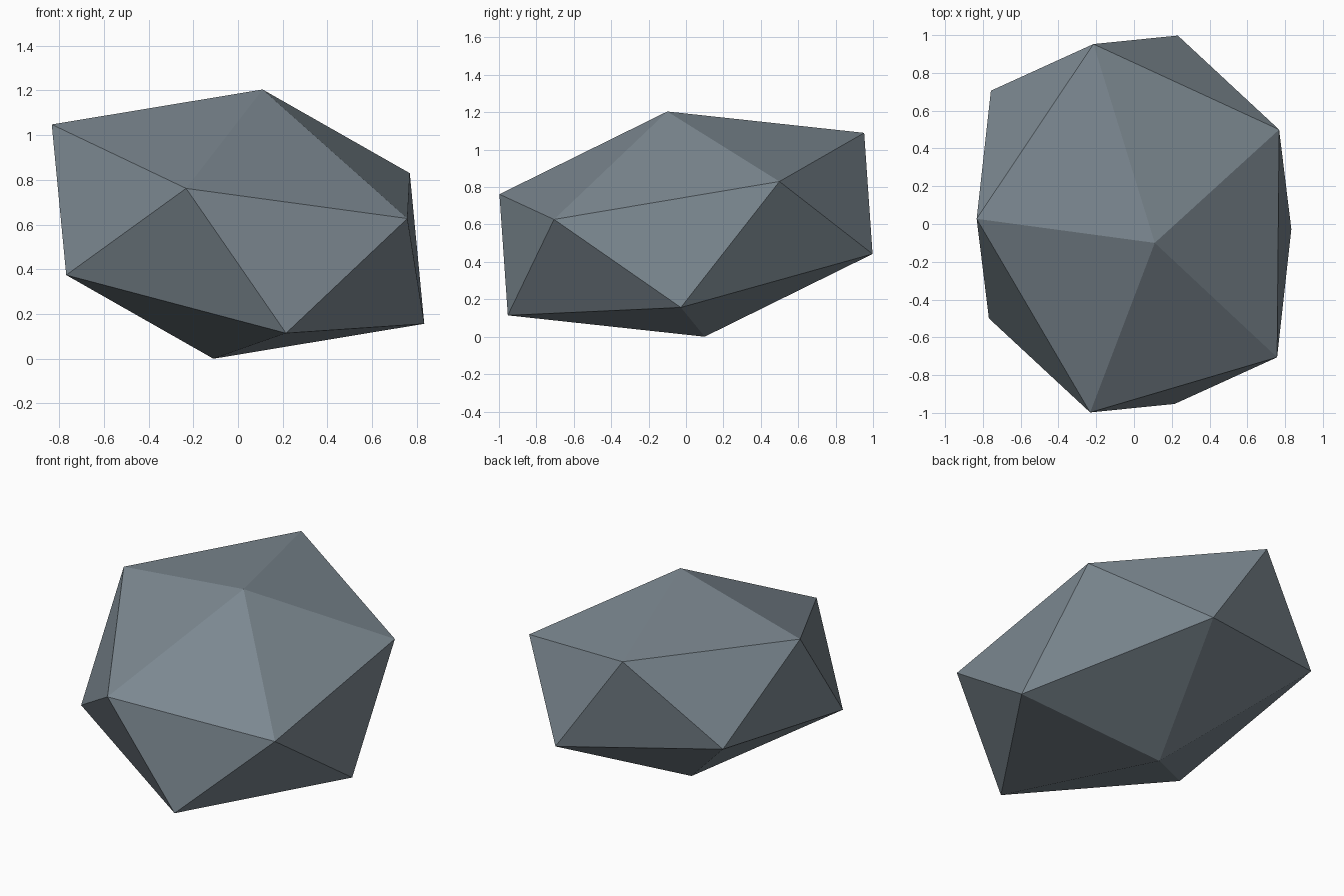
import bpy
import bmesh
from mathutils import Matrix

cube = bpy.data.objects.get("Cube")
if cube:
    bpy.data.objects.remove(cube, do_unlink=True)

# Slate grey stone
stone = bpy.data.materials.new("slate_grey_stone")
stone.use_nodes = True
colour = (0.20, 0.245, 0.28, 1.0)
stone.diffuse_color = colour
shader = stone.node_tree.nodes["Principled BSDF"]
shader.inputs["Base Color"].default_value = colour
shader.inputs["Roughness"].default_value = 0.9

# Twenty-sided boulder, squashed and tilted; the matrix columns are its skewed axes
skew = Matrix((
    (0.792, 0.588, 0.11, 0.0),
    (-0.739, 0.880, -0.10, 0.0),
    (-0.273, 0.040, 0.602, 0.602),
    (0.0, 0.0, 0.0, 1.0),
))
bm = bmesh.new()
bmesh.ops.create_icosphere(bm, subdivisions=1, radius=1.0, matrix=skew)
bmesh.ops.recalc_face_normals(bm, faces=bm.faces)
for face in bm.faces:
    face.smooth = False

mesh = bpy.data.meshes.new("boulder")
bm.to_mesh(mesh)
bm.free()
mesh.materials.append(stone)
boulder = bpy.data.objects.new("boulder", mesh)
bpy.context.scene.collection.objects.link(boulder)
